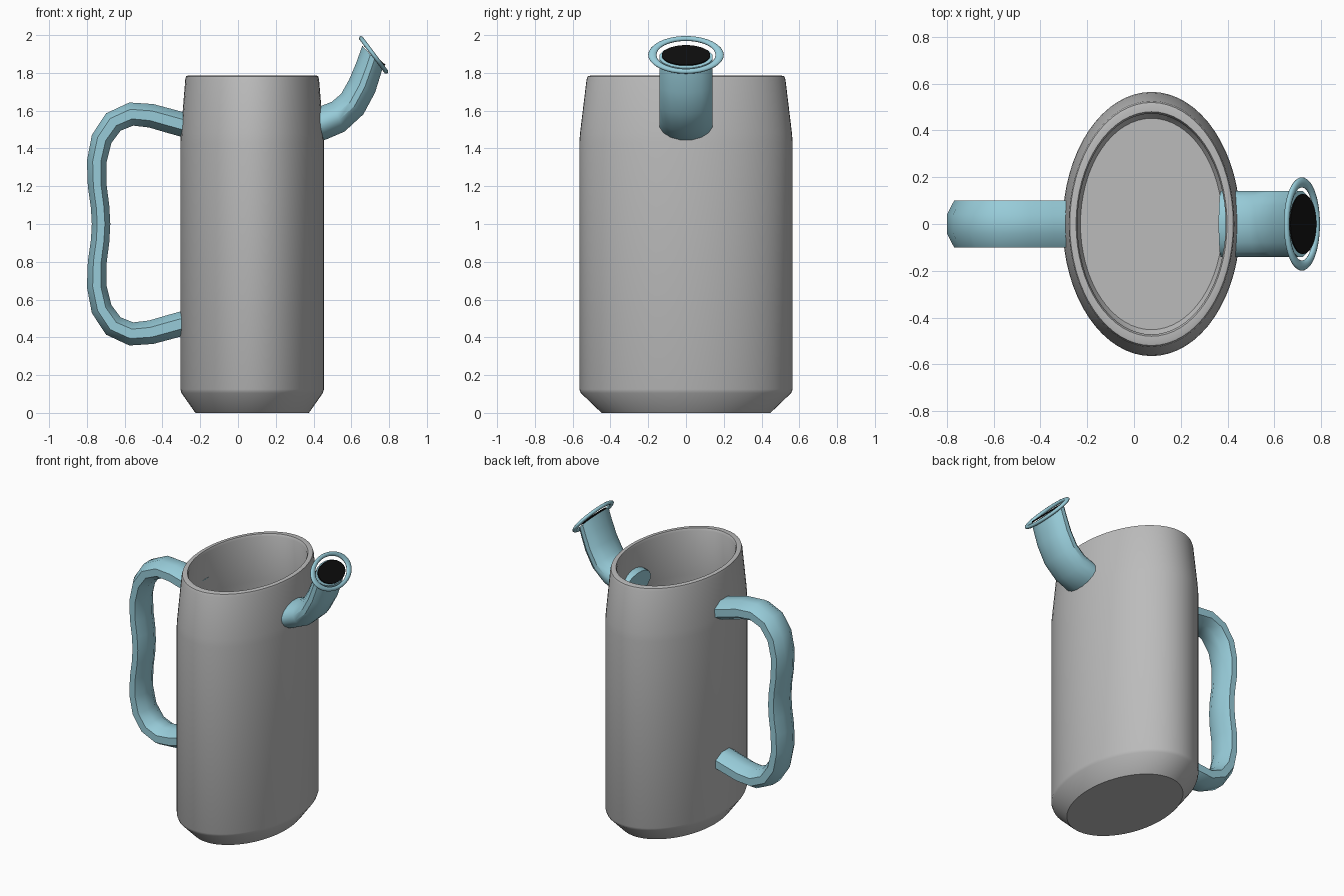
import bpy, bmesh, math
from mathutils import Vector

if "Cube" in bpy.data.objects:
    bpy.data.objects.remove(bpy.data.objects["Cube"])


def material(name, rgb):
    m = bpy.data.materials.new(name)
    m.use_nodes = True
    m.diffuse_color = (*rgb, 1)
    m.node_tree.nodes["Principled BSDF"].inputs["Base Color"].default_value = (*rgb, 1)
    return m


GREY = material("warm grey", (0.5, 0.5, 0.5))
BLUE = material("pale blue", (0.31, 0.6, 0.69))
BLACK = material("black", (0.004, 0.004, 0.004))


def finish(obj, mat, angle=35):
    obj.data.materials.append(mat)
    bpy.ops.object.select_all(action='DESELECT')
    bpy.context.view_layer.objects.active = obj
    obj.select_set(True)
    bpy.ops.object.shade_smooth_by_angle(angle=math.radians(angle))


def loft(name, rings, mat, angle=35):
    """Skin a list of point rings and cap both ends."""
    bm = bmesh.new()
    loops = [[bm.verts.new(p) for p in ring] for ring in rings]
    n = len(loops[0])
    for a, b in zip(loops, loops[1:]):
        for i in range(n):
            j = (i + 1) % n
            bm.faces.new((a[i], a[j], b[j], b[i]))
    bm.faces.new(loops[0][::-1])
    bm.faces.new(loops[-1])
    bmesh.ops.recalc_face_normals(bm, faces=bm.faces)
    mesh = bpy.data.meshes.new(name)
    bm.to_mesh(mesh)
    bm.free()
    obj = bpy.data.objects.new(name, mesh)
    bpy.context.collection.objects.link(obj)
    finish(obj, mat, angle)


def oval(center, u, v, n, phase=0.0):
    """Ring of n points spanned by the half axes u and v."""
    return [center + u * math.cos(t) + v * math.sin(t)
            for t in (2 * math.pi * (i + phase) / n for i in range(n))]


# Oval body: outer wall, rounded rim, inner wall and floor as (scale, height)
profile = [(0.79, 0), (0.81, 0.01), (0.985, 0.105), (1, 0.125), (1, 1.43),
           (0.993, 1.48), (0.932, 1.765), (0.92, 1.782), (0.9, 1.785),
           (0.85, 1.785), (0.835, 1.77), (0.89, 1.45), (0.89, 0.15), (0.8, 0.08)]
loft("body", [oval(Vector((0.075, 0, z)), Vector((0.38 * s, 0, 0)),
                   Vector((0, 0.565 * s, 0)), 64) for s, z in profile], GREY)

# Handle: upper half path (x, z, half thickness), mirrored about z = 1
upper = [(-0.27, 1.52, 0.064), (-0.36, 1.545, 0.064), (-0.46, 1.573, 0.063),
         (-0.565, 1.582, 0.062), (-0.66, 1.54, 0.06), (-0.722, 1.45, 0.056),
         (-0.748, 1.33, 0.052), (-0.745, 1.2, 0.05), (-0.73, 1.09, 0.049)]
path = upper + [(-0.725, 1, 0.049)] + [(x, 2 - z, w) for x, z, w in upper[::-1]]
grow = 1 / math.cos(math.pi / 8)
rings = []
for i, (x, z, w) in enumerate(path):
    a, b = path[max(i - 1, 0)], path[min(i + 1, len(path) - 1)]
    normal = Vector((a[1] - b[1], 0, b[0] - a[0])).normalized()
    rings.append(oval(Vector((x, 0, z)), normal * w * grow,
                      Vector((0, 0.1 * grow, 0)), 8, 0.5))
loft("handle", rings, BLUE)

# Spout: oval sections (x, z, half axis x, half axis z) bending upward
sections = [(0.372, 1.515, -0.01, 0.085), (0.45, 1.535, -0.015, 0.09),
            (0.53, 1.568, -0.035, 0.08), (0.605, 1.635, -0.06, 0.055),
            (0.657, 1.73, -0.07, 0.035), (0.69, 1.82, -0.065, 0.035),
            (0.712, 1.885, -0.055, 0.06)]
loft("spout", [oval(Vector((x, 0, z)), Vector((ux, 0, uz)), Vector((0, 0.143, 0)), 16, 0.5)
               for x, z, ux, uz in sections], BLUE)

# Dark mouth plate at the spout tip
mouth = [oval(Vector((0.72 + d, 0, 1.89 + d)), Vector((-0.055, 0, 0.052)),
              Vector((0, 0.128, 0)), 40) for d in (0, 0.005)]
loft("spout_mouth", mouth, BLACK)

# Flared ring round the spout tip
bpy.ops.mesh.primitive_torus_add(major_segments=48, minor_segments=10,
                                 major_radius=0.178, minor_radius=0.022,
                                 location=(0.718, 0, 1.895),
                                 rotation=(0, math.atan2(0.8, 0.6), 0))
ring = bpy.context.object
ring.name = "spout_ring"
ring.scale = (0.61, 1, 0.55)
finish(ring, BLUE, 60)
